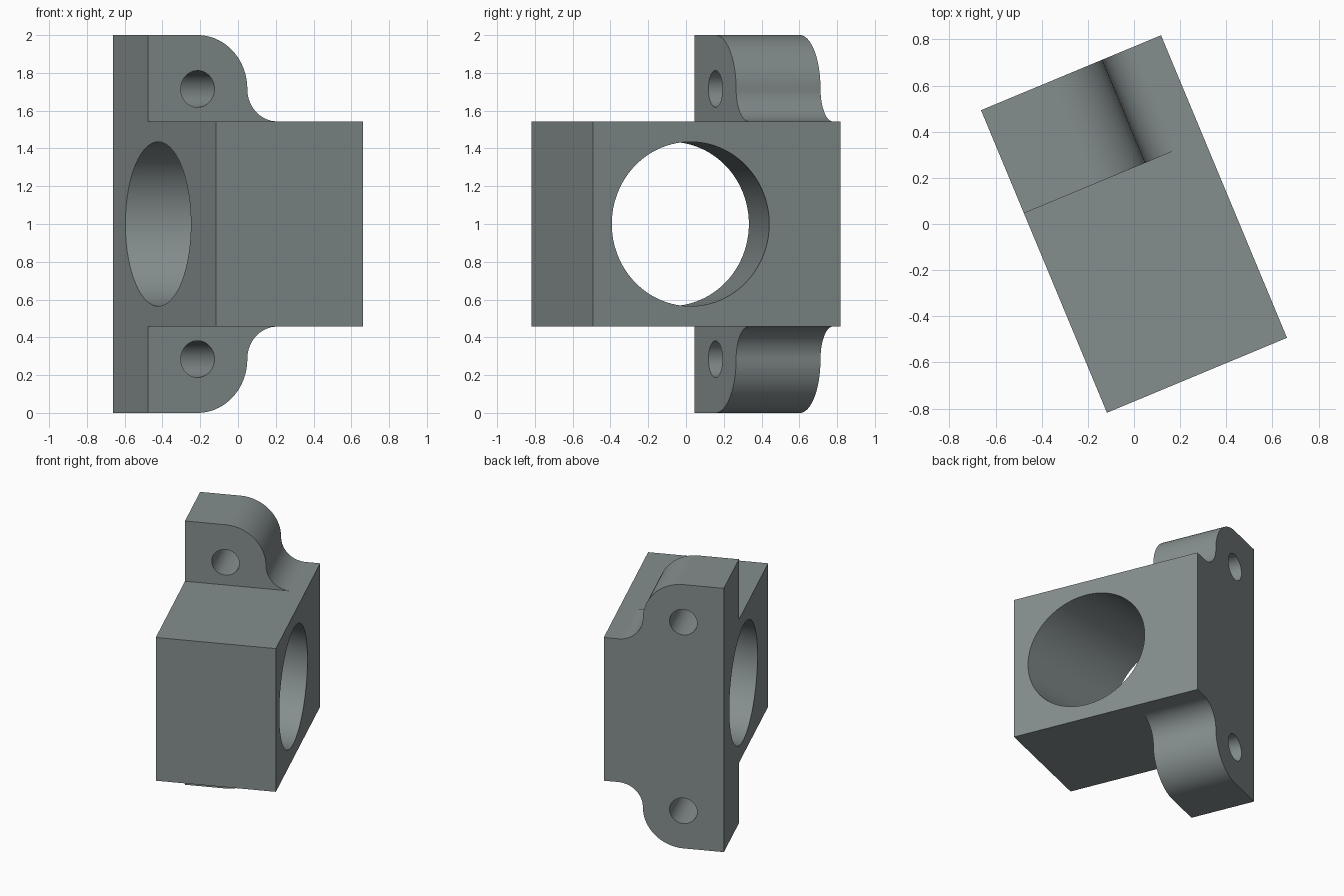
import bpy, bmesh, math
from mathutils import Matrix, Vector

if "Cube" in bpy.data.objects:
    bpy.data.objects.remove(bpy.data.objects["Cube"])

W, L = 0.845, 1.42            # block width and length
PLATE = 0.484                 # depth of the mounting plate
Z0, Z1, H = 0.457, 1.543, 2.0 # block bottom, block top, total height
R = 0.285                     # lug rounding, centred on the bolt hole
FILLET = Z1 - (H - R)         # negative when the fillet sits below the lug centre
FILLET = abs(FILLET)
SEG = 24
ANGLE = math.radians(22.6)

grey = bpy.data.materials.new("grey metal")
grey.diffuse_color = (0.235, 0.27, 0.27, 1)
grey.use_nodes = True
grey.node_tree.nodes["Principled BSDF"].inputs["Base Color"].default_value = grey.diffuse_color


def arc(cx, cz, r, a0, a1):
    return [(cx + r * math.cos(math.radians(a0 + (a1 - a0) * i / SEG)),
             cz + r * math.sin(math.radians(a0 + (a1 - a0) * i / SEG)))
            for i in range(SEG + 1)]


# Upper outline of the plate: lug rounding, then fillet down to the block
zc = H - R
top = [(0, Z1), (0, H)] + arc(R, zc, R, 90, 0)
top += arc(R + R + FILLET, zc, FILLET, 180, 270)[1:]
top += [(W, Z1)]
bottom = [(u, H - z) for u, z in reversed(top)]
outline = top + bottom

# Plate with both lugs, its middle section extruded forward into the block
bm = bmesh.new()
yb, yf = L / 2, L / 2 - PLATE
verts = [bm.verts.new((u - W / 2, yf, z)) for u, z in outline]
front = bm.faces.new(verts)
res = bmesh.ops.extrude_face_region(bm, geom=[front], use_keep_orig=True)
moved = [g for g in res["geom"] if isinstance(g, bmesh.types.BMVert)]
bmesh.ops.translate(bm, verts=moved, vec=(0, PLATE, 0))
n, t = len(outline), len(top)
mid = front
for a, b in ((0, t - 2), (n - 1, t + 1)):
    face = next(f for f in verts[a].link_faces
                if verts[b] in f.verts and all(abs(v.co.y - yf) < 1e-5 for v in f.verts))
    bmesh.utils.face_split(face, verts[a], verts[b])
mid = next(f for f in bm.faces if verts[0] in f.verts and verts[n - 1] in f.verts
           and all(abs(v.co.y - yf) < 1e-5 for v in f.verts))
res = bmesh.ops.extrude_face_region(bm, geom=[mid])
moved = [g for g in res["geom"] if isinstance(g, bmesh.types.BMVert)]
bmesh.ops.translate(bm, verts=moved, vec=(0, -(L - PLATE), 0))
if mid.is_valid:
    bmesh.ops.delete(bm, geom=[mid], context='FACES_ONLY')
bmesh.ops.recalc_face_normals(bm, faces=bm.faces[:])
mesh = bpy.data.meshes.new("bearing_block")
bm.to_mesh(mesh)
bm.free()
mesh.materials.append(grey)
block = bpy.data.objects.new("bearing_block", mesh)
bpy.context.collection.objects.link(block)
bpy.context.view_layer.objects.active = block
block.select_set(True)


def drill(name, p, q, r, sides):
    """Cut a round hole along the line through p and q."""
    p, q = Vector(p), Vector(q)
    m = bpy.data.meshes.new(name)
    b = bmesh.new()
    rot = (q - p).to_track_quat('Z', 'Y').to_matrix().to_4x4()
    bmesh.ops.create_cone(b, cap_ends=True, segments=sides, radius1=r, radius2=r,
                          depth=(q - p).length * 2,
                          matrix=Matrix.Translation((p + q) / 2) @ rot)
    b.to_mesh(m)
    b.free()
    m.materials.append(grey)
    cutter = bpy.data.objects.new(name, m)
    bpy.context.collection.objects.link(cutter)
    cutter.hide_render = True
    mod = block.modifiers.new(name, 'BOOLEAN')
    mod.operation, mod.solver, mod.object = 'DIFFERENCE', 'EXACT', cutter
    bpy.ops.object.modifier_apply(modifier=name)
    bpy.data.objects.remove(cutter)


# Slanted main bore and the two bolt holes
drill("bore", (-W / 2, 0.795 - L / 2, H / 2), (W / 2, 0.56 - L / 2, H / 2), 0.435, 96)
for z in (zc, H - zc):
    drill("bolt_hole", (R - W / 2, yf, z), (R - W / 2, yb, z), 0.097, 48)

# Turn the finished part about the vertical axis
block.data.transform(Matrix.Rotation(ANGLE, 4, 'Z'))
bpy.ops.object.shade_smooth_by_angle(angle=math.radians(30))
